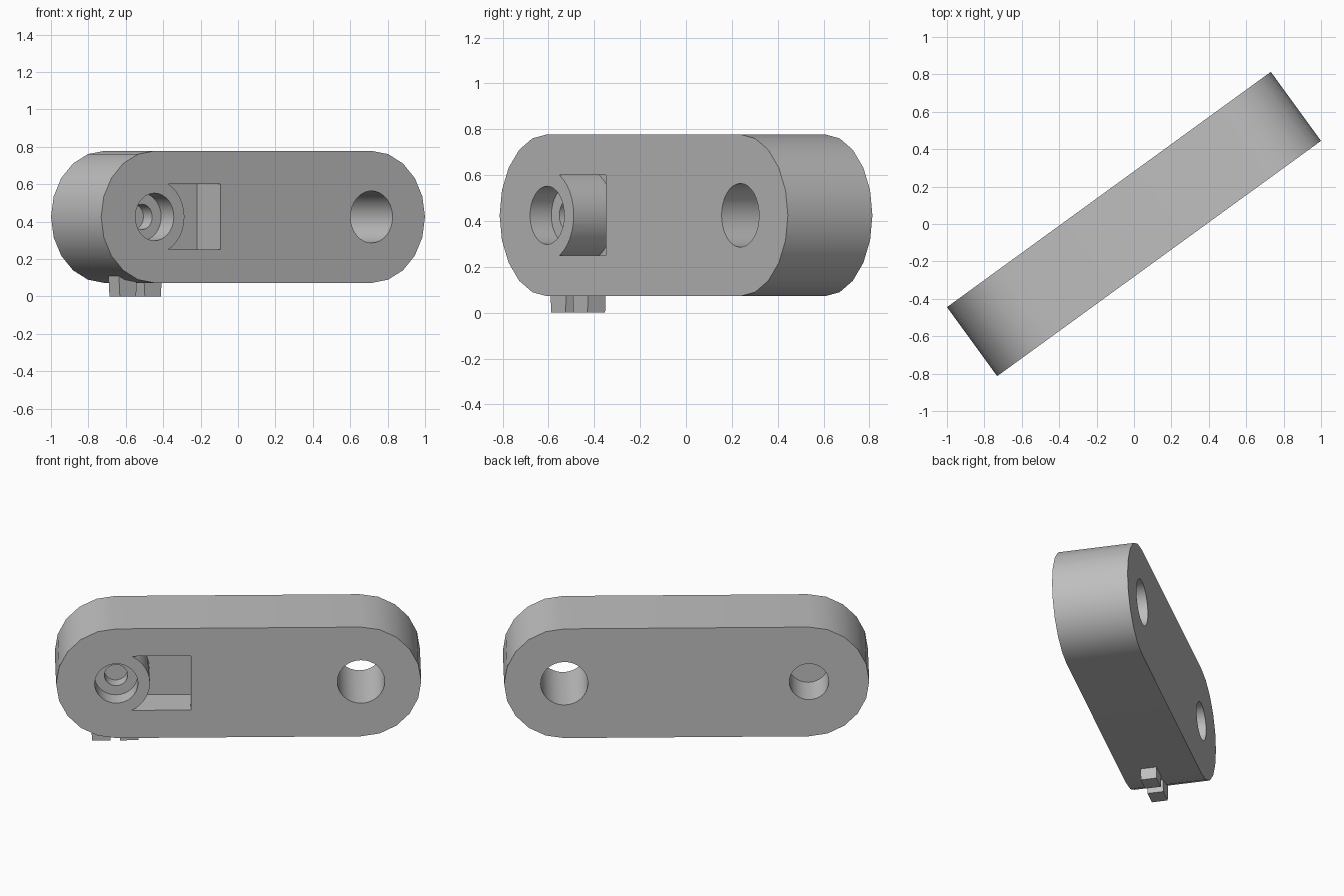
import bpy, bmesh, math
from mathutils import Matrix

cube = bpy.data.objects.get("Cube")
if cube:
    bpy.data.objects.remove(cube, do_unlink=True)

TURN = math.radians(36)            # the bar stands turned about z
HALF_T, RAD, END, MID = 0.228, 0.353, 0.717, 0.425

grey = bpy.data.materials.new("plain grey")
grey.use_nodes = True
colour = (0.52, 0.52, 0.52, 1)
grey.diffuse_color = colour
grey.node_tree.nodes["Principled BSDF"].inputs["Base Color"].default_value = colour


def arc(cx, r, a0, a1, n):
    """Points on an arc in the x-z plane, angles in degrees."""
    return [(cx + r * math.cos(math.radians(a0 + (a1 - a0) * i / n)),
             MID + r * math.sin(math.radians(a0 + (a1 - a0) * i / n)))
            for i in range(n + 1)]


def prism(name, points, y0, y1):
    """Extrude an x-z profile from y0 to y1."""
    bm = bmesh.new()
    face = bm.faces.new([bm.verts.new((x, y0, z)) for x, z in points])
    new = bmesh.ops.extrude_face_region(bm, geom=[face])["geom"]
    for v in new:
        if isinstance(v, bmesh.types.BMVert):
            v.co.y = y1
    bmesh.ops.recalc_face_normals(bm, faces=bm.faces)
    mesh = bpy.data.meshes.new(name)
    bm.to_mesh(mesh)
    bm.free()
    mesh.materials.append(grey)
    obj = bpy.data.objects.new(name, mesh)
    bpy.context.collection.objects.link(obj)
    return obj


def cut(target, points, y0, y1):
    """Subtract a prism and discard the cutter."""
    cutter = prism("cutter", points, y0, y1)
    cutter.hide_render = True
    mod = target.modifiers.new("cut", "BOOLEAN")
    mod.operation, mod.solver, mod.object = "DIFFERENCE", "EXACT", cutter
    bpy.context.view_layer.objects.active = target
    bpy.ops.object.modifier_apply(modifier=mod.name)
    bpy.data.objects.remove(cutter, do_unlink=True)


def circle(cx, r, n=32):
    return arc(cx, r, 0, 360, n)[:-1]


# Bar with rounded ends
bar = prism("link_bar", arc(END, RAD, -90, 90, 10) + arc(-END, RAD, 90, 270, 10),
            -HALF_T, HALF_T)
front, out = -HALF_T, HALF_T + 0.1

# Through hole, stepped blind hole at the front, blind hole at the back
cut(bar, circle(END, 0.139), -out, out)
cut(bar, circle(-END, 0.127), -out, front + 0.115)
cut(bar, circle(-END, 0.068), -out, front + 0.195)
cut(bar, circle(-END, 0.116), HALF_T - 0.24, out)

# Pocket that wraps round the wall of the stepped hole
half_h = 0.175
a = math.degrees(math.asin(half_h / 0.197))
cut(bar, arc(-END, 0.197, a, -a, 12) + [(-0.28, MID - half_h), (-0.28, MID + half_h)],
    -out, front + 0.216)

# Two small tapered lugs under the bar
lugs = []
for name, x0, x1 in (("outer_lug", -0.865, -0.742), ("inner_lug", -0.70, -0.578)):
    lugs.append(prism(name, [(x0, 0.14), (x0 + 0.008, 0), (x1 - 0.008, 0), (x1, 0.14)],
                      -0.105, -0.01))

for obj in [bar] + lugs:
    obj.data.transform(Matrix.Rotation(TURN, 4, "Z"))

bpy.ops.object.select_all(action="DESELECT")
bar.select_set(True)
bpy.context.view_layer.objects.active = bar
bpy.ops.object.shade_smooth_by_angle(angle=math.radians(30))
